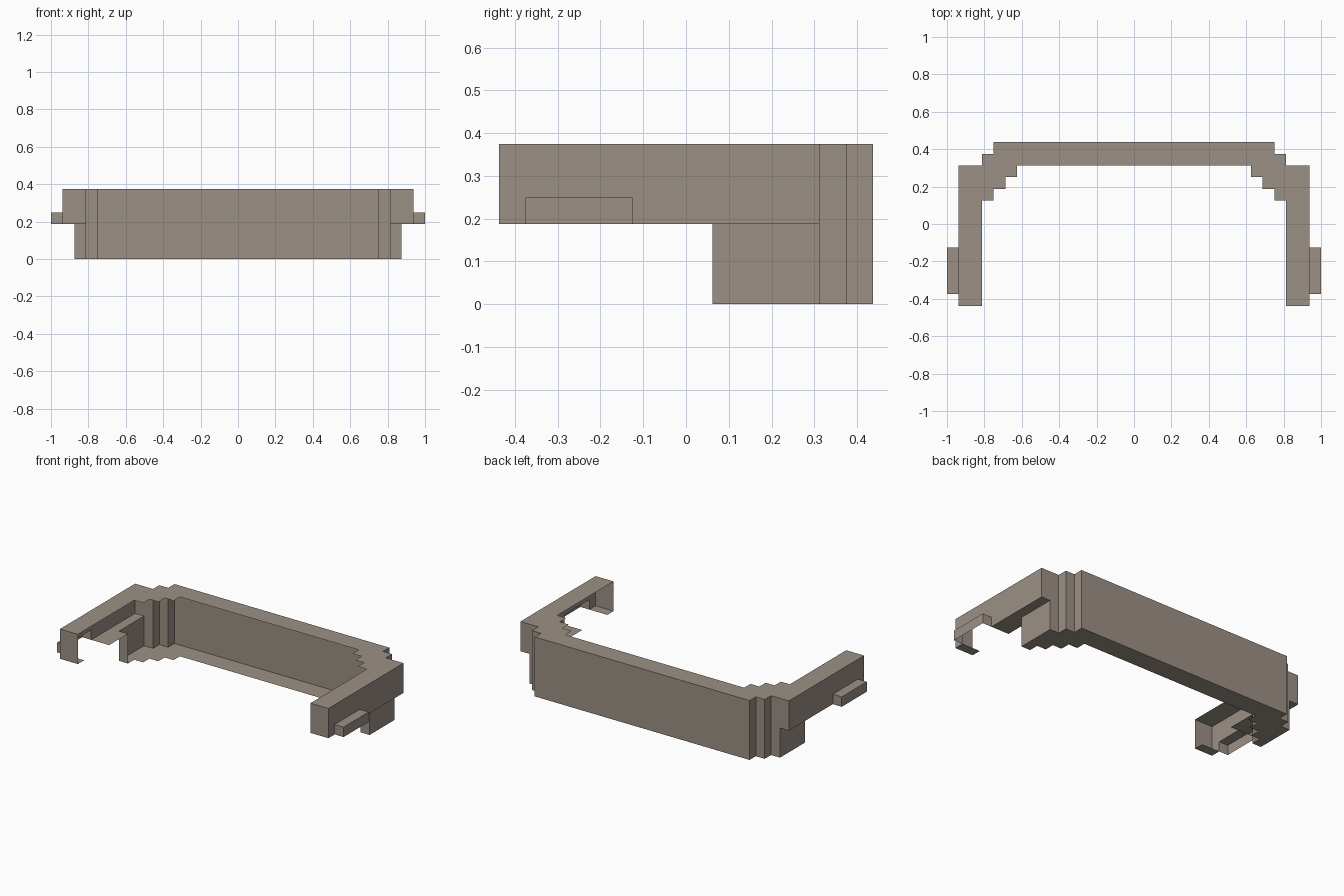
import bpy

cube = bpy.data.objects.get("Cube")
if cube:
    bpy.data.objects.remove(cube, do_unlink=True)

U = 1 / 16  # one block of the stepped design

COLOUR = (0.33, 0.28, 0.24, 1)
mat = bpy.data.materials.new("warm_grey")
mat.use_nodes = True
mat.diffuse_color = COLOUR
bsdf = next(n for n in mat.node_tree.nodes if n.type == "BSDF_PRINCIPLED")
bsdf.inputs["Base Color"].default_value = COLOUR


def part(name, panels):
    """Make one left-hand part from (vertices, faces) panels and mirror it."""
    verts, faces = [], []
    for pv, pf in panels:
        base = len(verts)
        verts += [(x * U, y * U, z * U) for x, y, z in pv]
        faces += [[base + i for i in f] for f in pf]
    mesh = bpy.data.meshes.new(name)
    mesh.from_pydata(verts, [], faces)
    mesh.materials.append(mat)
    obj = bpy.data.objects.new(name, mesh)
    bpy.context.collection.objects.link(obj)
    mirror = obj.modifiers.new("mirror", "MIRROR")
    mirror.use_clip = True
    return obj


def plate(outline, z, up):
    """Flat panel at height z, facing up or down (outline anticlockwise)."""
    pts = outline if up else outline[::-1]
    return [(x, y, z) for x, y in pts], [range(len(pts))]


def block(x0, x1, y0, y1):
    return [(x0, y0), (x1, y0), (x1, y1), (x0, y1)]


def wall(path, z0, z1):
    """Upright panels along a path, outside on its right."""
    n = len(path)
    verts = [(x, y, z0) for x, y in path] + [(x, y, z1) for x, y in path]
    return verts, [(i, i + 1, n + i + 1, n + i) for i in range(n - 1)]


# Stepped corner, outside then inside
outer_steps = [(13, 5), (13, 6), (12, 6), (12, 7), (0, 7)]
inner_steps = [(0, 5), (10, 5), (10, 4), (11, 4), (11, 3), (12, 3), (12, 2), (13, 2)]

# Top rim and lower floor
part("top_rim", [plate([(13, -7), (15, -7), (15, 5)] + outer_steps + inner_steps, 6, True)])
part("lower_floor", [plate([(13, 1), (14, 1), (14, 5)] + outer_steps + inner_steps, 0, False)])

# Back wall with stepped corners
part("back_wall", [wall([(14, 5)] + outer_steps, 0, 6)])

# Lower side walls
part("lower_side_wall", [wall([(13, 1), (14, 1), (14, 5)], 0, 3)])

# Arms: outer wall open at the side lug, and the undersides
part("arm_wall", [
    wall([(13, -7), (15, -7), (15, -6)], 3, 6),
    wall([(15, -6), (15, -2)], 4, 6),
    wall([(15, -2), (15, 5), (14, 5)], 3, 6),
])
part("arm_underside", [
    plate(block(13, 15, -7, -6), 3, False),
    plate(block(13, 15, -2, 1), 3, False),
    plate(block(14, 15, 1, 5), 3, False),
])

# Hollow lugs on the outside of the arms
part("side_lug", [
    wall([(15, -6), (16, -6), (16, -2), (15, -2)], 3, 4),
    plate(block(15, 16, -6, -2), 4, True),
])
